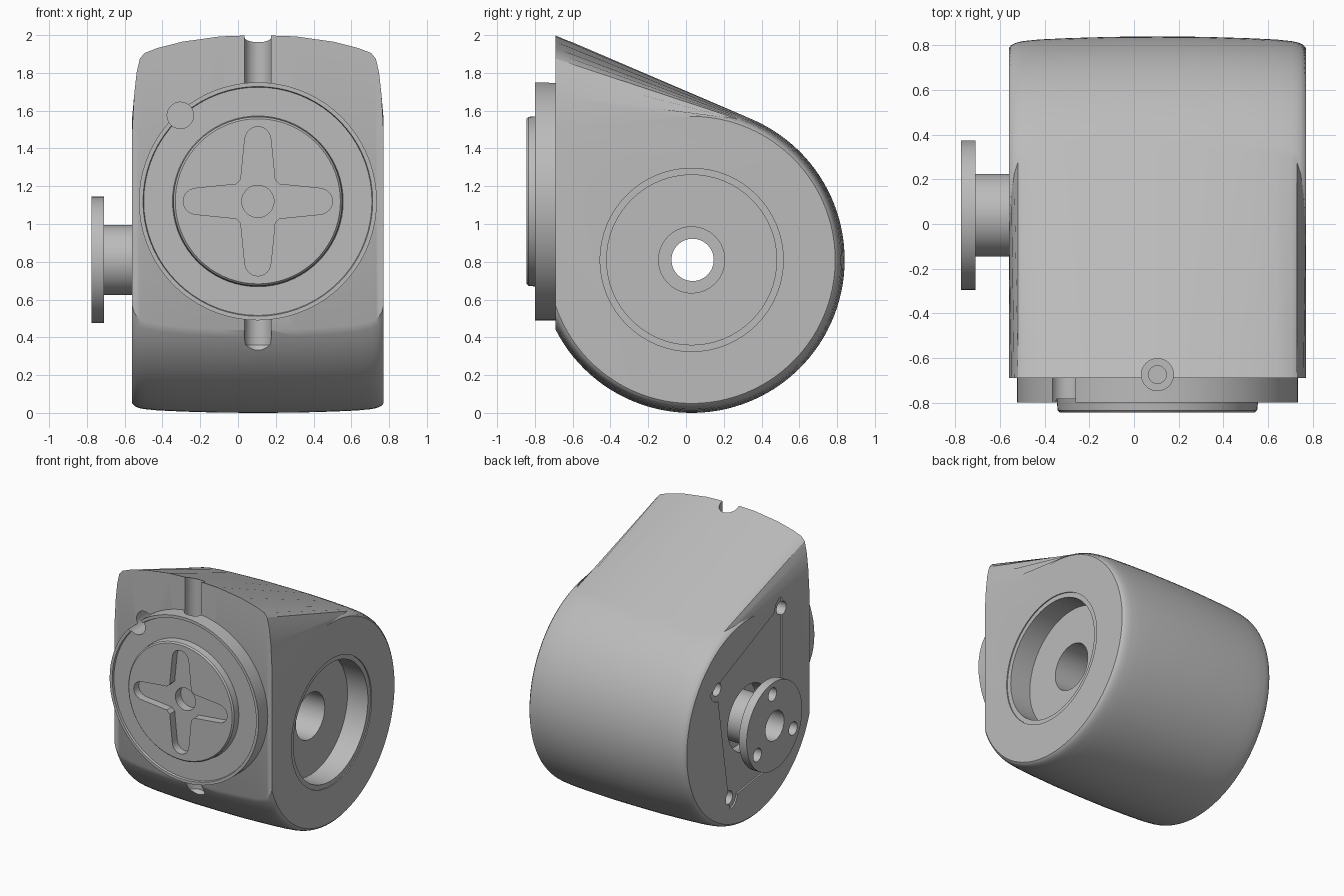
import bpy, bmesh
from math import sin, cos, pi, acos, atan2, hypot, sqrt, radians
from mathutils import Vector

if "Cube" in bpy.data.objects:
    bpy.data.objects.remove(bpy.data.objects["Cube"])

grey = bpy.data.materials.new("plain_grey")
grey.use_nodes = True
COLOUR = (0.5, 0.5, 0.5, 1)
grey.diffuse_color = COLOUR
grey.node_tree.nodes["Principled BSDF"].inputs["Base Color"].default_value = COLOUR

MID = 0.105            # middle of the housing in x
AXLE = (0.03, 0.81)    # side axle in y, z
FACE = (MID, 1.12)     # front disc centre in x, z
FRONT = -0.69          # front plane in y


def loft(name, rings):
    """Closed skin through equal-length rings of points."""
    bm = bmesh.new()
    loops = [[bm.verts.new(p) for p in ring] for ring in rings]
    n = len(loops[0])
    for a, b in zip(loops, loops[1:]):
        for i in range(n):
            j = (i + 1) % n
            bm.faces.new((a[i], a[j], b[j], b[i]))
    bm.faces.new(loops[0])
    bm.faces.new(loops[-1])
    bmesh.ops.recalc_face_normals(bm, faces=bm.faces)
    mesh = bpy.data.meshes.new(name)
    bm.to_mesh(mesh)
    bm.free()
    mesh.materials.append(grey)
    ob = bpy.data.objects.new(name, mesh)
    bpy.context.collection.objects.link(ob)
    return ob


def place(axis, u, v, t):
    return {"x": (t, u, v), "y": (u, t, v), "z": (u, v, t)}[axis]


def lathe(name, axis, centre, profile, n=64):
    """Turned solid from (radius, position along axis) pairs."""
    angles = [2 * pi * i / n for i in range(n)]
    return loft(name, [[place(axis, centre[0] + r * cos(a), centre[1] + r * sin(a), t)
                        for a in angles] for r, t in profile])


def rod(name, axis, centre, r, start, end, n=48):
    return lathe(name, axis, centre, [(r, start), (r, end)], n)


def prism(name, axis, points, start, end):
    return loft(name, [[place(axis, u, v, t) for u, v in points] for t in (start, end)])


def cut(cutter, *targets):
    cutter.hide_render = True
    for ob in targets:
        mod = ob.modifiers.new("cut", "BOOLEAN")
        mod.operation, mod.solver, mod.object = "DIFFERENCE", "EXACT", cutter
        bpy.context.view_layer.objects.active = ob
        bpy.ops.object.modifier_apply(modifier=mod.name)
    bpy.data.objects.remove(cutter)


def housing_outline(r, apex, n=72):
    """Teardrop side outline: arc, tangent slope up to the apex, flat front."""
    dy, dz = FRONT - AXLE[0], apex - AXLE[1]
    top = atan2(dz, dy) - acos(r / hypot(dy, dz))
    low = -atan2(sqrt(r * r - dy * dy), dy)
    arc = [low + (top - low) * i / n for i in range(n + 1)]
    return [(AXLE[0] + r * cos(a), AXLE[1] + r * sin(a)) for a in arc] + [(FRONT, apex)]


# Housing: slightly barrelled teardrop, rounded off at both sides
half = [(0, 0.81, 2.0), (0.2, 0.809, 1.993), (0.4, 0.803, 1.965), (0.53, 0.797, 1.932),
        (0.6, 0.79, 1.905), (0.625, 0.785, 1.875), (0.642, 0.779, 1.8),
        (0.655, 0.772, 1.68), (0.665, 0.76, 1.5)]
sections = [(-h, r, a) for h, r, a in reversed(half[1:])] + half
housing = loft("housing", [[(MID + h, y, z) for y, z in housing_outline(r, a)]
                           for h, r, a in sections])

# Front mounting disc with a rim lip and raised centre
front_disc = lathe("front_disc", "y", FACE, [
    (0.63, -0.64), (0.63, -0.80), (0.608, -0.80), (0.604, -0.785), (0.452, -0.785),
    (0.447, -0.835), (0.437, -0.845)], 72)

# Cross slot and pin hole in the front disc
cross = []
for k in range(4):
    arm = [(0.115, -0.09), (0.15, -0.087), (0.32, -0.07)]
    arm += [(0.327 + 0.068 * cos(a), 0.068 * sin(a))
            for a in [radians(d) for d in range(-75, 76, 15)]]
    arm += [(0.32, 0.07), (0.15, 0.087), (0.115, 0.09)]
    c, s = cos(k * pi / 2), sin(k * pi / 2)
    cross += [(FACE[0] + u * c - v * s, FACE[1] + u * s + v * c) for u, v in arm]
cut(prism("cross_cutter", "y", cross, -0.9, -0.785), front_disc)
cut(rod("centre_cutter", "y", FACE, 0.085, -0.9, -0.72), front_disc)
cut(rod("pin_cutter", "y", (-0.305, 1.575), 0.07, -0.9, -0.5), housing, front_disc)

# Vertical bolt channels above and below the front disc
channel = (MID, -0.675)
cut(lathe("upper_channel_cutter", "z", channel,
          [(0.04, 1.5), (0.04, 1.62), (0.072, 1.62), (0.072, 2.1)], 32), housing, front_disc)
cut(lathe("lower_channel_cutter", "z", channel,
          [(0.05, 0.33), (0.072, 0.36), (0.072, 0.6)], 32), housing)

# Bearing recess on the left side
left = MID + 0.665
cut(lathe("bearing_cutter", "x", AXLE, [
    (0.175, left - 0.42), (0.175, left - 0.18), (0.45, left - 0.18), (0.45, left - 0.008),
    (0.485, left - 0.008), (0.485, left + 0.1)]), housing)

# Cover plate recess, screw holes and axle opening on the right side
right = MID - 0.665
screws = [(0.41, 1.17), (0.27, 0.29), (-0.36, 0.37), (-0.36, 1.5)]
cover = []
for (y, z), start in zip(screws, (0, -90, 180, 90)):
    angles = [radians(start - d) for d in range(0, 91, 15)]
    cover += [(y + 0.09 * cos(a), z + 0.09 * sin(a)) for a in angles]
cut(prism("cover_cutter", "x", cover, right - 0.1, right + 0.012), housing)
for spot in screws:
    cut(rod("screw_cutter", "x", spot, 0.05, right - 0.1, right + 0.15, 24), housing)
cut(rod("opening_cutter", "x", AXLE, 0.25, right - 0.1, right + 0.12), housing)

# Axle neck and round flange
axle_flange = lathe("axle_flange", "x", (0.04, 0.81), [
    (0.335, -0.775), (0.335, -0.71), (0.185, -0.71), (0.185, -0.40)])
for deg in (85, 205, 325):
    a = radians(deg)
    cut(rod("flange_hole_cutter", "x", (0.04 + 0.25 * cos(a), 0.81 + 0.25 * sin(a)),
            0.05, -0.9, -0.68, 24), axle_flange)

# Bore running right through the axle
cut(rod("bore_cutter", "x", (0.035, 0.81), 0.112, -1, 1), housing, axle_flange)

bpy.ops.object.select_all(action="DESELECT")
for ob in (housing, front_disc, axle_flange):
    ob.select_set(True)
    bpy.context.view_layer.objects.active = ob
bpy.ops.object.shade_smooth_by_angle(angle=radians(30))
